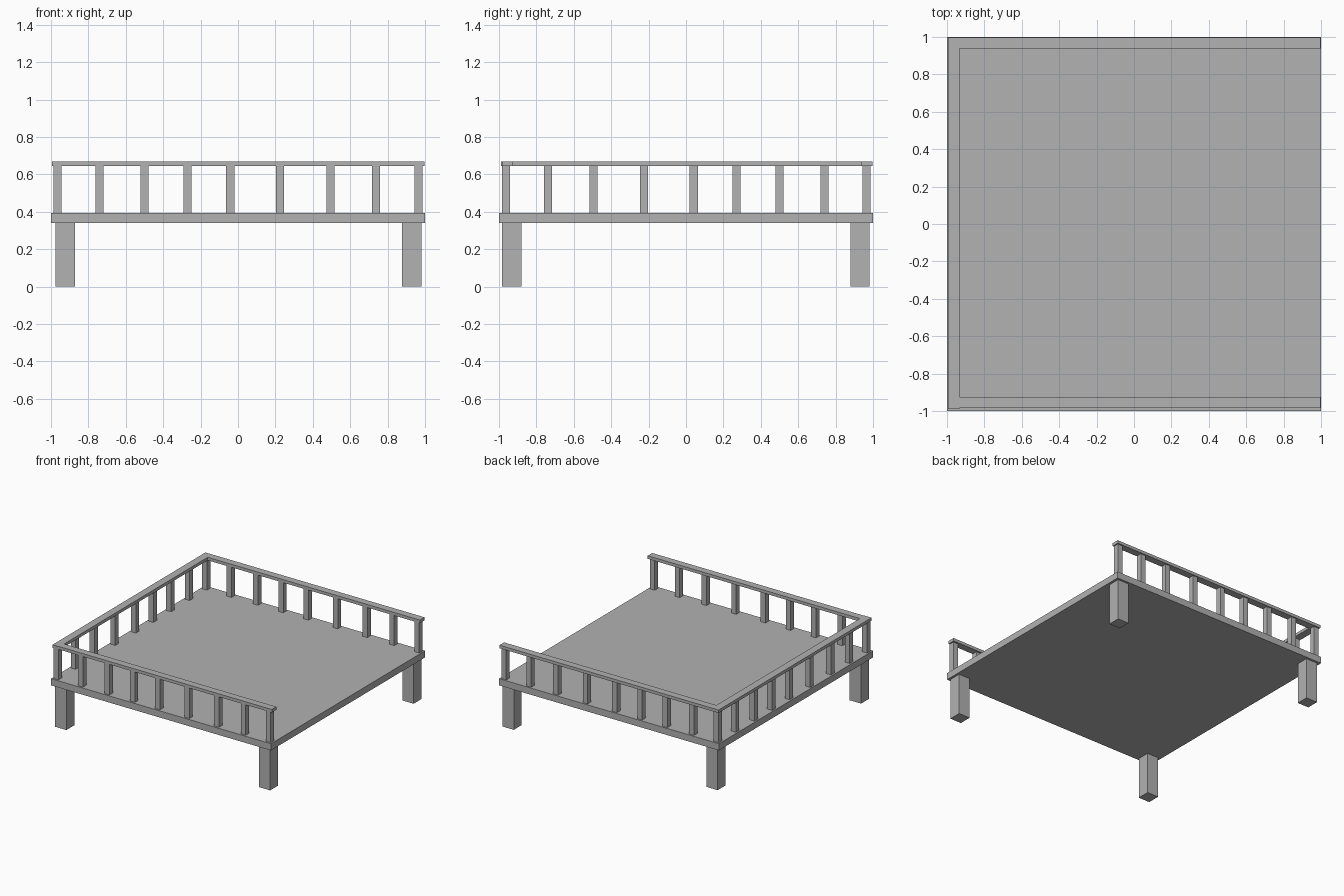
import bpy

cube = bpy.data.objects.get("Cube")
if cube:
    bpy.data.objects.remove(cube, do_unlink=True)

# One plain grey for the whole model
grey = bpy.data.materials.new("plain_grey")
grey.use_nodes = True
GREY = (0.445, 0.445, 0.445, 1)
grey.diffuse_color = GREY
grey.node_tree.nodes["Principled BSDF"].inputs["Base Color"].default_value = GREY


def box(name, x, y, z):
    """Flat-faced box from (low, high) ranges along each axis."""
    bpy.ops.mesh.primitive_cube_add(size=1)
    ob = bpy.context.object
    ob.name = name
    ob.location = [(a + b) / 2 for a, b in (x, y, z)]
    ob.scale = [b - a for a, b in (x, y, z)]
    ob.data.materials.append(grey)
    return ob


LEG_TOP, DECK_TOP, RAIL_LOW, RAIL_TOP = 0.34, 0.395, 0.645, 0.67

# Deck
box("deck", (-1, 1), (-1, 1), (LEG_TOP, DECK_TOP))

# Four square legs
for side, x in (("right", (-0.975, -0.872)), ("left", (0.878, 0.98))):
    for end, y in (("front", (-0.983, -0.88)), ("back", (0.88, 0.982))):
        box(f"{end}_{side}_leg", x, y, (0, LEG_TOP))

# Handrails on three sides, leaving the left side open
rail_z = (RAIL_LOW, RAIL_TOP)
box("side_handrail", (-0.995, -0.932), (-0.988, 0.998), rail_z)
box("front_handrail", (-0.932, 0.997), (-0.985, -0.926), rail_z)
box("back_handrail", (-0.932, 0.997), (0.938, 0.998), rail_z)

# Balusters: the same uneven spacing on every side, reversed along the side rail
SPACING = (-0.965, -0.741, -0.5, -0.27, -0.042, 0.225, 0.494, 0.738, 0.965)
HALF = 0.022


def baluster(name, x, y):
    box(name, (x - HALF, x + HALF), (y - HALF, y + HALF), (DECK_TOP, RAIL_LOW))


for i, s in enumerate(SPACING):
    baluster(f"front_baluster_{i}", s, -0.963)
    baluster(f"back_baluster_{i}", s, 0.965)
    if 0 < i < len(SPACING) - 1:
        baluster(f"side_baluster_{i}", -0.965, -s)
